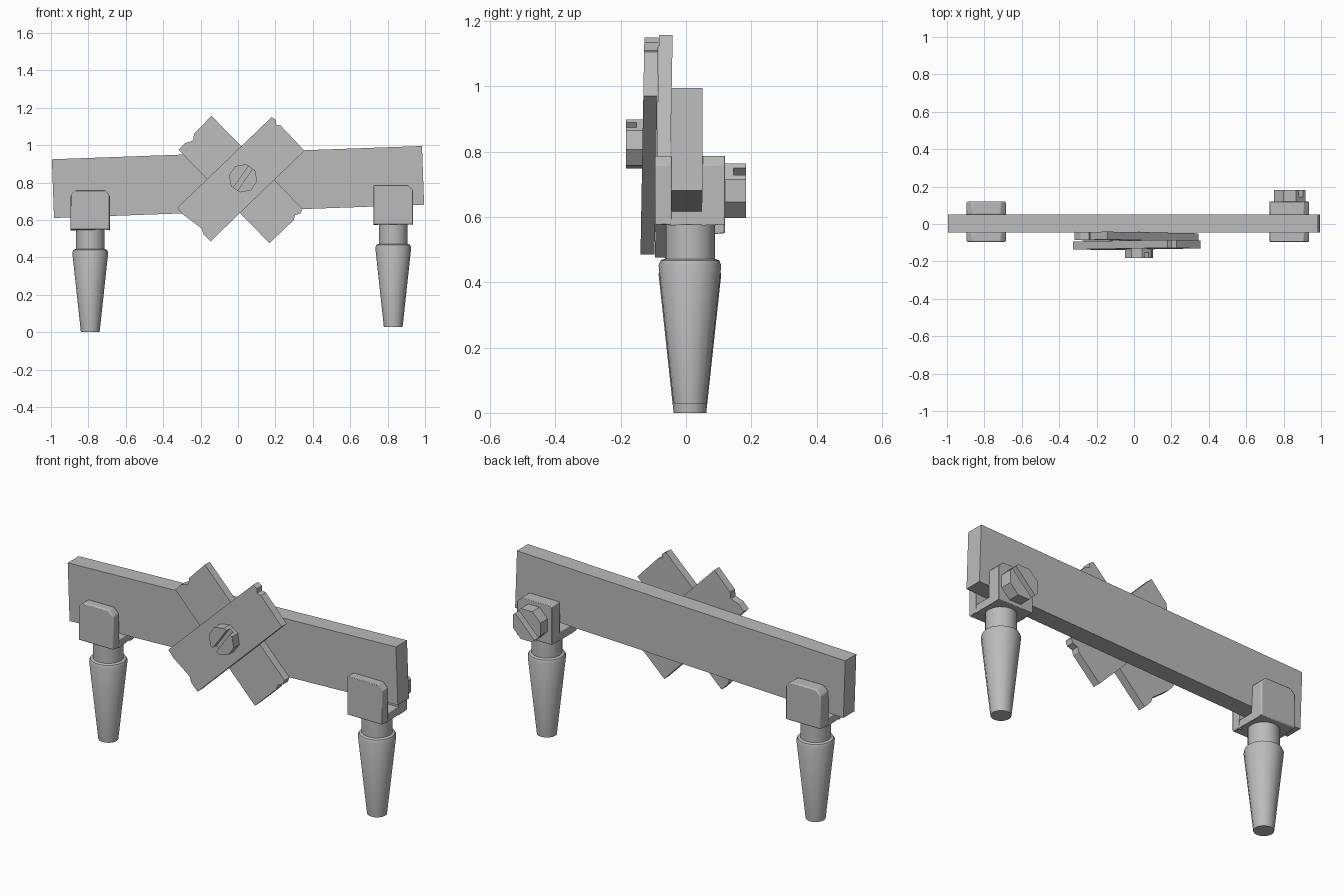
import bpy, bmesh
from math import cos, sin, radians, pi
from mathutils import Vector, Matrix

cube = bpy.data.objects.get("Cube")
if cube:
    bpy.data.objects.remove(cube)

grey = bpy.data.materials.new("plain_grey")
grey.use_nodes = True
grey.diffuse_color = (0.5, 0.5, 0.5, 1)
grey.node_tree.nodes["Principled BSDF"].inputs["Base Color"].default_value = (0.5, 0.5, 0.5, 1)


def finish(name, bm, smooth=None, bevel=0):
    bmesh.ops.recalc_face_normals(bm, faces=bm.faces)
    mesh = bpy.data.meshes.new(name)
    bm.to_mesh(mesh)
    bm.free()
    mesh.materials.append(grey)
    ob = bpy.data.objects.new(name, mesh)
    bpy.context.collection.objects.link(ob)
    if bevel:
        mod = ob.modifiers.new("soft_edges", 'BEVEL')
        mod.width, mod.segments, mod.limit_method = bevel, 2, 'ANGLE'
    if smooth:
        bpy.ops.object.select_all(action='DESELECT')
        ob.select_set(True)
        bpy.context.view_layer.objects.active = ob
        bpy.ops.object.shade_smooth_by_angle(angle=radians(smooth))
    return ob


def slab(bm, outline, y0, y1):
    """Extrude an outline in x and z from y0 to y1."""
    face = bm.faces.new([bm.verts.new((x, y0, z)) for x, z in outline])
    new = bmesh.ops.extrude_face_region(bm, geom=[face])
    verts = [g for g in new["geom"] if isinstance(g, bmesh.types.BMVert)]
    bmesh.ops.translate(bm, vec=(0, y1 - y0, 0), verts=verts)


# Beam, slightly tilted, with an edge loop near each end
bm = bmesh.new()
xs = (-0.99, -0.89, 0.87, 0.99)
slab(bm, [(x, -0.157) for x in xs] + [(x, 0.157) for x in reversed(xs)], -0.045, 0.05)
tilt = Matrix.Translation((0, 0, 0.803)) @ Matrix.Rotation(radians(-2.05), 4, 'Y')
bmesh.ops.transform(bm, matrix=tilt, verts=bm.verts)
finish("beam", bm)


# Crossed planks with chipped ends, leaning slightly back
def plank(name, outline, y, thick):
    bm = bmesh.new()
    slab(bm, outline, y - thick / 2, y + thick / 2)
    for v in bm.verts:
        v.co.y += 0.018 * (v.co.z - 0.815)
    finish(name, bm)


plank("front_plank", [(0.18, 1.15), (0.203, 1.135), (0.203, 1.11), (0.228, 1.105),
                      (0.355, 0.97), (-0.147, 0.485), (-0.185, 0.525), (-0.195, 0.555),
                      (-0.295, 0.63), (-0.325, 0.665)], -0.112, 0.043)
plank("rear_plank", [(-0.142, 1.157), (-0.235, 1.06), (-0.24, 1.025), (-0.285, 1.01),
                     (-0.318, 0.975), (0.168, 0.476), (0.298, 0.6), (0.305, 0.625),
                     (0.335, 0.635), (0.345, 0.66)], -0.068, 0.042)


# Eight-sided bolt heads with a screwdriver slot
def bolt(name, x, z, r, turn, y_base, y_top):
    bm = bmesh.new()
    middle = y_base + (y_top - y_base) * 0.45
    ring = [(r * cos(a), r * sin(a)) for a in [pi / 8 + k * pi / 4 for k in range(8)]]
    slab(bm, ring, y_base, middle)
    slot, flat = r * 0.17, ring[0][0]
    half = ring[:4] + [(-flat, slot), (flat, slot)]
    slab(bm, half, middle, y_top)
    slab(bm, [(-a, -b) for a, b in half], middle, y_top)
    place = Matrix.Translation((x, 0, z)) @ Matrix.Rotation(-radians(turn), 4, 'Y')
    bmesh.ops.transform(bm, matrix=place, verts=bm.verts)
    finish(name, bm)


bolt("front_bolt", 0.027, 0.823, 0.077, 55, -0.125, -0.183)
bolt("rear_bolt", 0.833, 0.68, 0.09, 45, 0.115, 0.183)


# Forked brackets and tapered legs
def leg(side, x, z):
    w, h, c = 0.105, 0.21, 0.028
    left_cut = c if x < 0 else 0.004
    cheek = [(x - w, z), (x + w, z), (x + w, z + h - c), (x + w - c, z + h),
             (x - w + left_cut, z + h), (x - w, z + h - left_cut)]
    floor = [(x - w, z), (x + w, z), (x + w, z + 0.042), (x - w, z + 0.042)]
    bm = bmesh.new()
    slab(bm, cheek, -0.095, -0.045)
    slab(bm, cheek, 0.05, 0.12)
    slab(bm, floor, -0.045, 0.05)
    bmesh.ops.remove_doubles(bm, verts=bm.verts, dist=0.0001)
    finish(side + "_bracket", bm, bevel=0.006, smooth=30)

    # Lathe the leg from its profile of radius and height below the bracket
    profile = [(0, 0.01), (0.077, 0.01), (0.077, -0.105), (0.09, -0.11),
               (0.096, -0.125), (0.05, -0.55), (0, -0.55)]
    bm = bmesh.new()
    verts = [bm.verts.new((r, 0, height)) for r, height in profile]
    edges = [bm.edges.new(pair) for pair in zip(verts, verts[1:])]
    bmesh.ops.spin(bm, geom=verts + edges, axis=(0, 0, 1), cent=(0, 0, 0),
                   angle=2 * pi, steps=16, use_merge=True)
    bmesh.ops.remove_doubles(bm, verts=bm.verts, dist=0.0001)
    bmesh.ops.translate(bm, vec=(x, 0.012, z), verts=bm.verts)
    finish(side + "_leg", bm, smooth=35)


leg("left", 0.83, 0.577)
leg("right", -0.79, 0.55)
